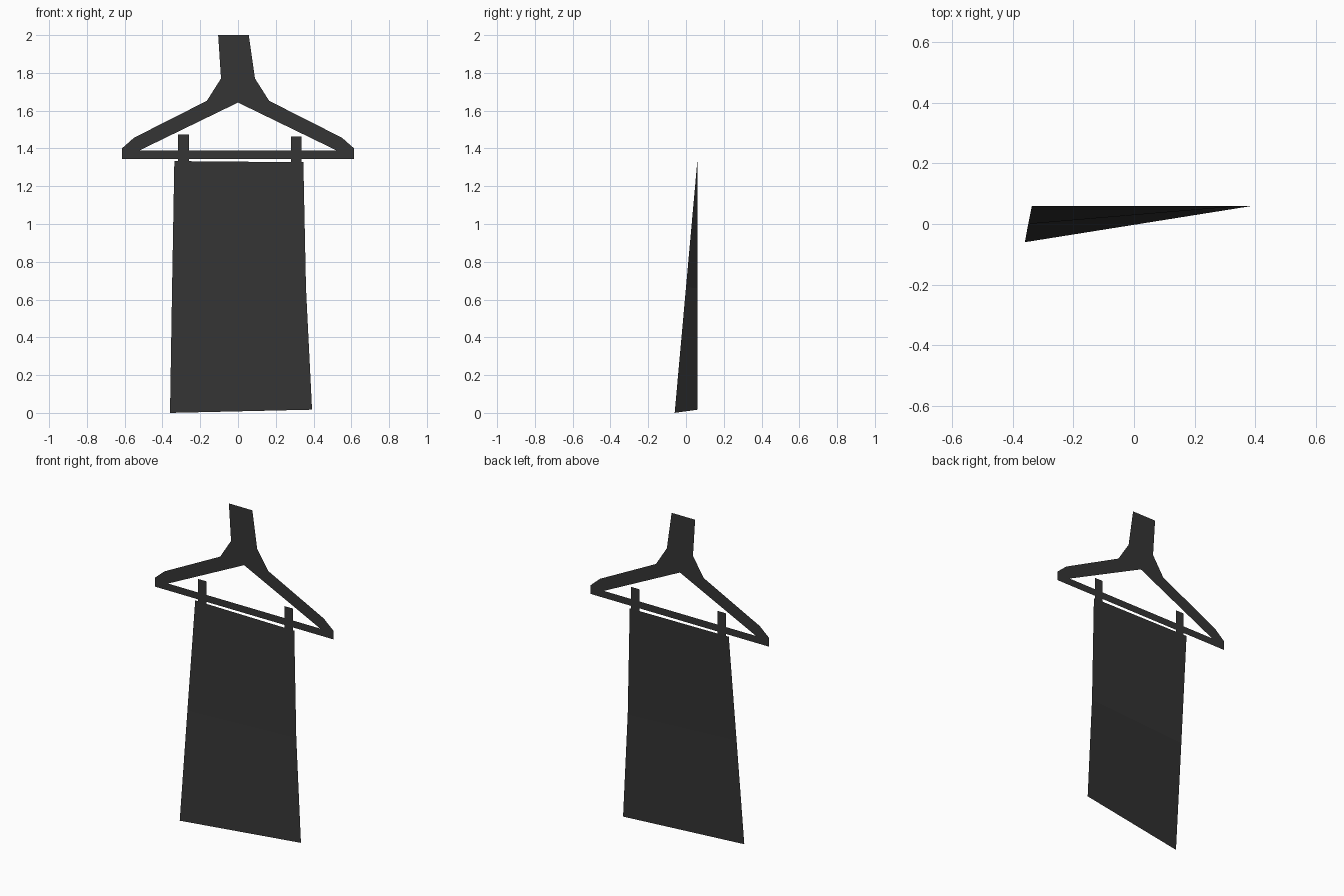
import bpy, bmesh

if "Cube" in bpy.data.objects:
    bpy.data.objects.remove(bpy.data.objects["Cube"])

BACK = 0.06  # plane of the hanger

mat = bpy.data.materials.new("dark_grey")
mat.diffuse_color = (0.035, 0.035, 0.035, 1)
mat.use_nodes = True
mat.node_tree.nodes["Principled BSDF"].inputs["Base Color"].default_value = mat.diffuse_color


def finish(name, bm):
    """Face every polygon forward and create the object."""
    bm.normal_update()
    for f in bm.faces:
        if f.normal.y > 0:
            f.normal_flip()
    me = bpy.data.meshes.new(name)
    bm.to_mesh(me)
    bm.free()
    me.materials.append(mat)
    ob = bpy.data.objects.new(name, me)
    bpy.context.collection.objects.link(ob)
    return ob


def flat_sheet(name, loops, y):
    """Fill closed xz outlines (later loops are holes) at depth y."""
    bm = bmesh.new()
    for loop in loops:
        vs = [bm.verts.new((x, y, z)) for x, z in loop]
        for a, b in zip(vs, vs[1:] + vs[:1]):
            bm.edges.new((a, b))
    bmesh.ops.triangle_fill(bm, use_beauty=True, edges=bm.edges[:])
    return finish(name, bm)


# Hanger: symmetric shoulders and bar, slightly leaning neck on top
side = [(0.09, 1.77), (0.165, 1.652), (0.55, 1.457), (0.615, 1.40), (0.615, 1.345)]
outer = [(0.057, 2.0)] + side + [(-x, z) for x, z in reversed(side)] + [(-0.105, 2.0)]
opening = [(0, 1.643), (0.525, 1.388), (-0.525, 1.388)]
flat_sheet("hanger", [outer, opening], BACK)

# Clips
for name, x0, x1, top in (("clip_left", -0.317, -0.26, 1.473),
                          ("clip_right", 0.28, 0.337, 1.463)):
    flat_sheet(name, [[(x0, 1.325), (x1, 1.325), (x1, top), (x0, top)]], BACK - 0.001)

# Hanging cloth: left edge swings forward towards the bottom
rows = [((-0.337, BACK, 1.333), (0.346, BACK, 1.327)),
        ((-0.349, 0.0, 0.665), (0.36, BACK, 0.66)),
        ((-0.36, -0.06, 0.0), (0.392, BACK, 0.017))]
bm = bmesh.new()
grid = [[bm.verts.new(p) for p in row] for row in rows]
for (a, b), (c, d) in zip(grid, grid[1:]):
    bm.faces.new((a, c, d, b))
finish("cloth", bm)
